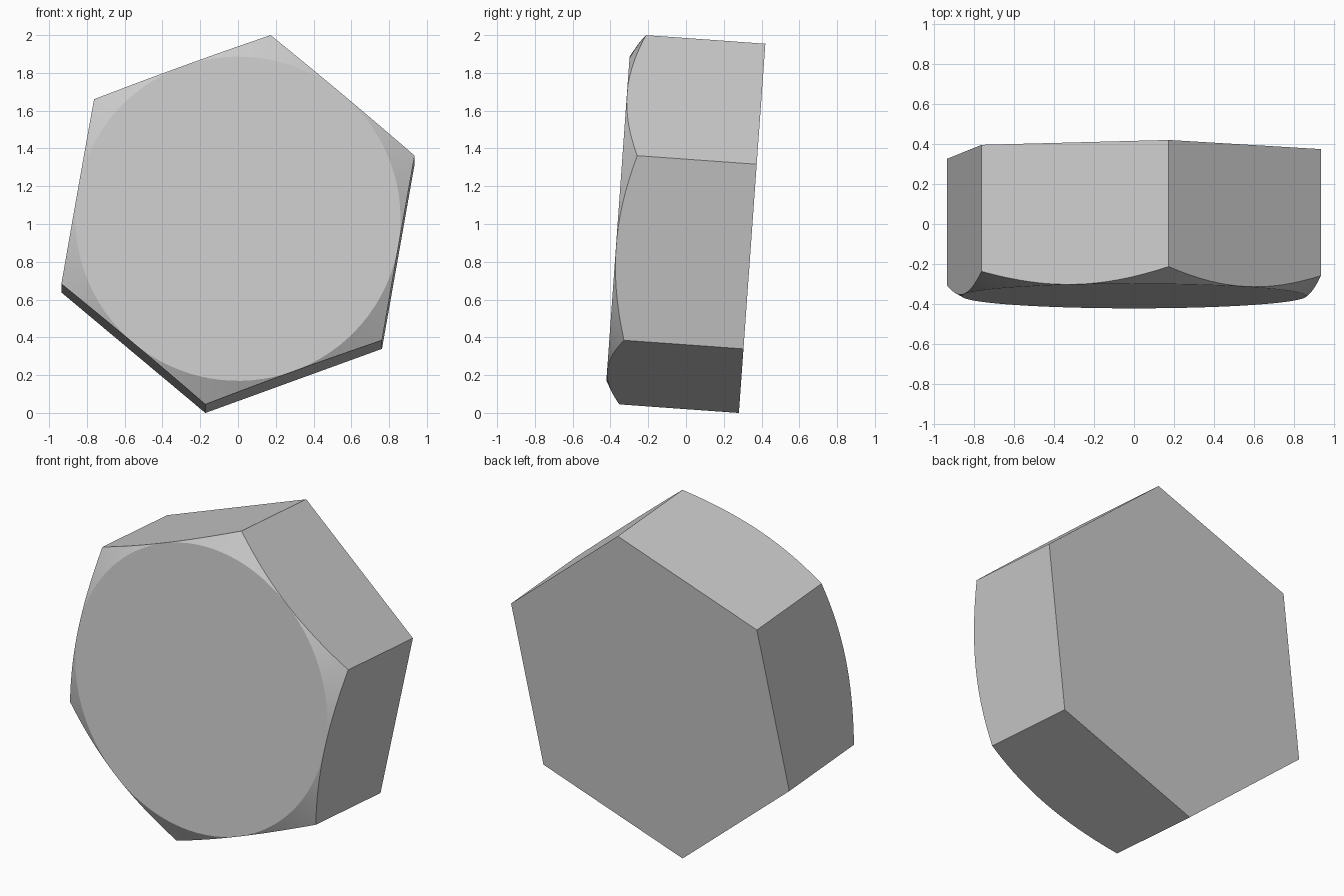
import bpy, bmesh, math

if "Cube" in bpy.data.objects:
    bpy.data.objects.remove(bpy.data.objects["Cube"])

R = 0.995                                # hexagon corner radius
INNER = R * math.cos(math.pi / 6)        # distance to the flats
FACE_R = INNER * 0.9985                  # round front face radius
THICK = 0.712
CHAMFER = math.tan(math.radians(30))
TILT = math.radians(-4.1)
START = math.radians(20)                 # first corner direction
SEG = 16                                 # steps along each flat

bm = bmesh.new()


def point(r, a, y):
    return bm.verts.new((r * math.cos(a), y, r * math.sin(a)))


# Rings: hexagonal back, arched chamfer border, round front face
back, border, front = [], [], []
for i in range(6 * SEG):
    step = math.radians(60) * (i % SEG) / SEG
    a = START + math.radians(60) * (i // SEG) + step
    r = INNER / math.cos(step - math.pi / 6)
    if i % SEG == 0:
        back.append(point(R, a, 0))
    border.append(point(r, a, -THICK + (r - FACE_R) * CHAMFER))
    front.append(point(FACE_R, a, -THICK))

# Flat back and front
bm.faces.new(back)
bm.faces.new(front)
# Conical chamfer
n = len(border)
for i in range(n):
    j = (i + 1) % n
    bm.faces.new((border[i], border[j], front[j], front[i]))
# Six flat sides with arched front edge
for k in range(6):
    arc = [border[(k * SEG + s) % n] for s in range(SEG + 1)]
    bm.faces.new([back[(k + 1) % 6], back[k]] + arc)
bmesh.ops.recalc_face_normals(bm, faces=bm.faces)

mesh = bpy.data.meshes.new("hex_bolt_head")
bm.to_mesh(mesh)
bm.free()
head = bpy.data.objects.new("hex_bolt_head", mesh)
bpy.context.collection.objects.link(head)
head.location = (0, 0.35, 0.977)
head.rotation_euler.x = TILT

# Smooth cone, sharp edges elsewhere
bpy.context.view_layer.objects.active = head
head.select_set(True)
bpy.ops.object.shade_smooth_by_angle(angle=math.radians(20))
